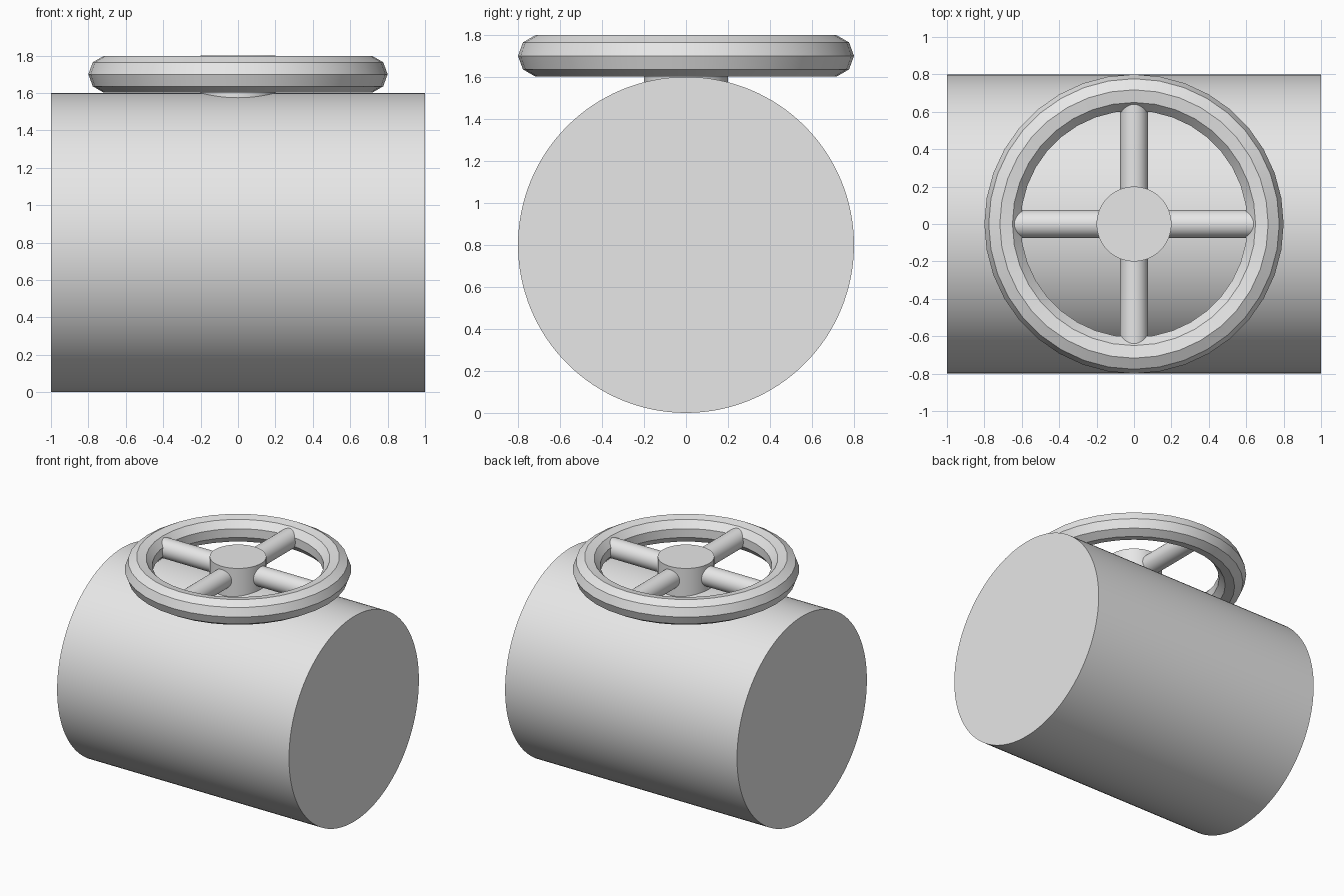
import bpy, bmesh
from math import cos, sin, pi, radians
from mathutils import Matrix

cube = bpy.data.objects.get("Cube")
if cube:
    bpy.data.objects.remove(cube, do_unlink=True)

grey = bpy.data.materials.new("plain grey")
grey.use_nodes = True
grey.diffuse_color = (0.8, 0.8, 0.8, 1)
grey.node_tree.nodes["Principled BSDF"].inputs["Base Color"].default_value = (0.8, 0.8, 0.8, 1)


def finish(name, bm):
    """Turn a bmesh into a smooth object with crisp edges."""
    bmesh.ops.recalc_face_normals(bm, faces=bm.faces)
    mesh = bpy.data.meshes.new(name)
    bm.to_mesh(mesh)
    bm.free()
    mesh.materials.append(grey)
    obj = bpy.data.objects.new(name, mesh)
    bpy.context.collection.objects.link(obj)
    bpy.ops.object.select_all(action='DESELECT')
    obj.select_set(True)
    bpy.context.view_layer.objects.active = obj
    bpy.ops.object.shade_smooth_by_angle(angle=radians(30))
    return obj


def cylinder(name, radius, length, centre, axis='Z', sides=72):
    turn = {'X': Matrix.Rotation(pi / 2, 4, 'Y'),
            'Y': Matrix.Rotation(pi / 2, 4, 'X'),
            'Z': Matrix.Identity(4)}[axis]
    bm = bmesh.new()
    bmesh.ops.create_cone(bm, cap_ends=True, segments=sides, radius1=radius,
                          radius2=radius, depth=length,
                          matrix=Matrix.Translation(centre) @ turn)
    return finish(name, bm)


def ring(name, major, minor, height, steps, sides):
    """Sweep a polygon section round the z axis."""
    bm = bmesh.new()
    loops = []
    for i in range(steps):
        a = 2 * pi * i / steps
        loop = []
        for j in range(sides):
            b = 2 * pi * j / sides
            r = major + minor * cos(b)
            loop.append(bm.verts.new((r * cos(a), r * sin(a), height + minor * sin(b))))
        loops.append(loop)
    for i in range(steps):
        p, q = loops[i], loops[(i + 1) % steps]
        for j in range(sides):
            k = (j + 1) % sides
            bm.faces.new((p[j], q[j], q[k], p[k]))
    return finish(name, bm)


# Horizontal pipe body
cylinder("pipe_body", 0.8, 2.0, (0, 0, 0.8), 'X', 128)

# Handwheel: rim, hub and four spokes
ring("wheel_rim", 0.7, 0.1, 1.7, 36, 9)
cylinder("wheel_hub", 0.2, 0.3, (0, 0, 1.65))
for side, word in ((1, "left"), (-1, "right")):
    cylinder("spoke_" + word, 0.075, 0.6, (side * 0.4, 0, 1.7), 'X', 36)
for side, word in ((1, "back"), (-1, "front")):
    cylinder("spoke_" + word, 0.075, 0.6, (0, side * 0.4, 1.7), 'Y', 36)
